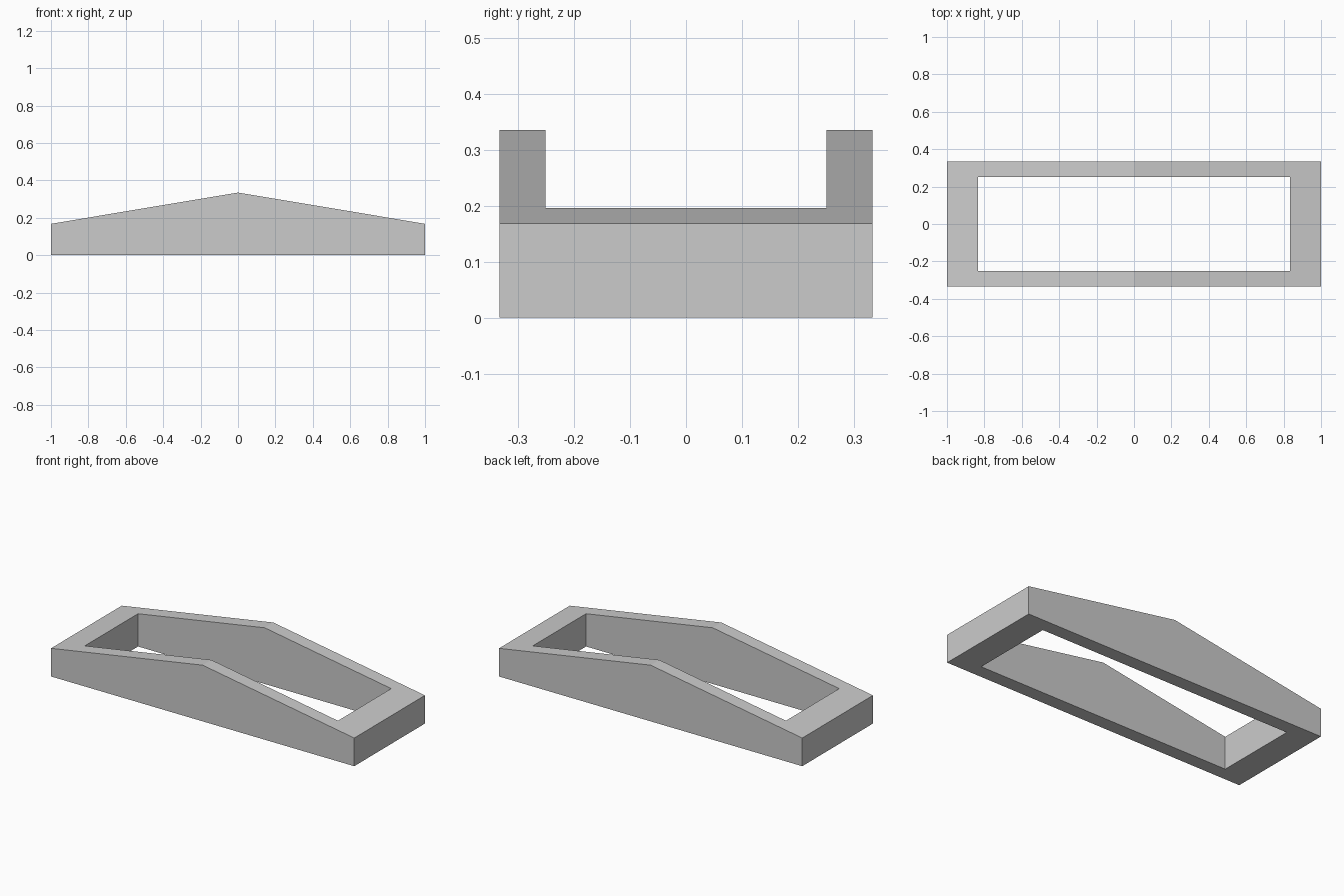
import bpy
import bmesh

cube = bpy.data.objects.get("Cube")
if cube:
    bpy.data.objects.remove(cube, do_unlink=True)

END_HEIGHT, RIDGE_HEIGHT = 0.168, 0.335

# Plain grey material
grey = bpy.data.materials.new("plain grey")
grey.use_nodes = True
colour = (0.6, 0.6, 0.6, 1)
grey.diffuse_color = colour
grey.node_tree.nodes["Principled BSDF"].inputs["Base Color"].default_value = colour


def roof(x):
    """Height of the gabled top at x."""
    return RIDGE_HEIGHT - (RIDGE_HEIGHT - END_HEIGHT) * abs(x)


def wall_loop(bm, hx, hy):
    """Bottom and top vertex loops of one rectangular wall, split at the ridge."""
    plan = [(-hx, -hy), (0, -hy), (hx, -hy), (hx, hy), (0, hy), (-hx, hy)]
    low = [bm.verts.new((x, y, 0)) for x, y in plan]
    high = [bm.verts.new((x, y, roof(x))) for x, y in plan]
    return low, high


def bridge(bm, a, b):
    """Join two closed loops with quads."""
    for i in range(len(a)):
        j = (i + 1) % len(a)
        bm.faces.new((a[i], a[j], b[j], b[i]))


# Rectangular frame with an open middle and gabled long sides
bm = bmesh.new()
outer_low, outer_high = wall_loop(bm, 1.0, 0.333)
inner_low, inner_high = wall_loop(bm, 0.835, 0.251)
bridge(bm, outer_low, outer_high)
bridge(bm, outer_high, inner_high)
bridge(bm, inner_high, inner_low)
bridge(bm, inner_low, outer_low)
bmesh.ops.recalc_face_normals(bm, faces=bm.faces)

mesh = bpy.data.meshes.new("gabled_frame")
bm.to_mesh(mesh)
bm.free()
mesh.materials.append(grey)
frame = bpy.data.objects.new("gabled_frame", mesh)
bpy.context.collection.objects.link(frame)
